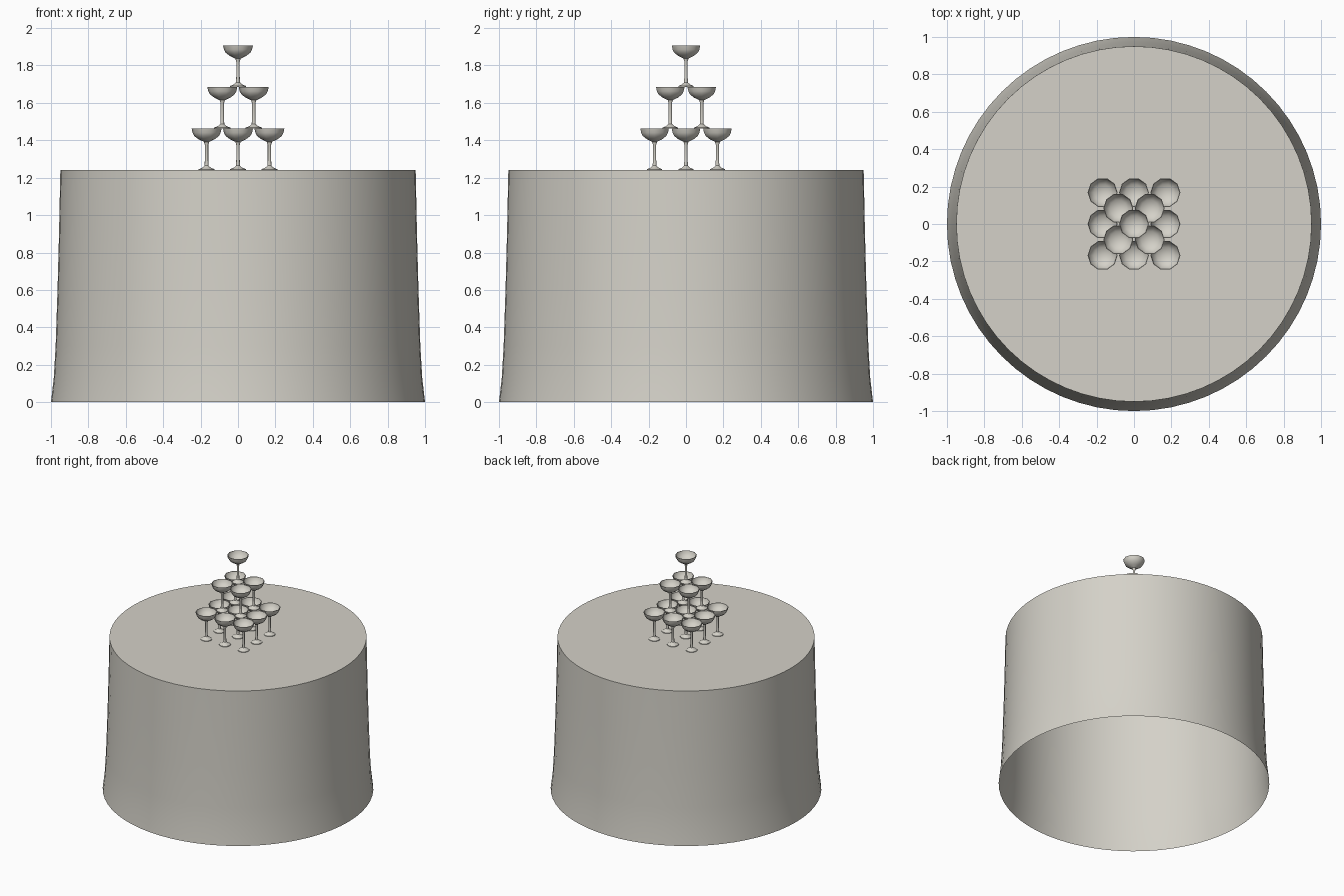
import bpy, bmesh, math

if "Cube" in bpy.data.objects:
    bpy.data.objects.remove(bpy.data.objects["Cube"])

mat = bpy.data.materials.new("warm_ivory")
mat.diffuse_color = (0.66, 0.64, 0.58, 1)
mat.use_nodes = True
mat.node_tree.nodes["Principled BSDF"].inputs["Base Color"].default_value = mat.diffuse_color


def lathe(name, profile, sides, angle):
    """Spin an (r, z) profile round z; r = 0 closes to a point."""
    bm = bmesh.new()
    rings = []
    for r, z in profile:
        if r == 0:
            rings.append([bm.verts.new((0, 0, z))] * sides)
        else:
            rings.append([bm.verts.new((r * math.cos(2 * math.pi * i / sides),
                                        r * math.sin(2 * math.pi * i / sides), z))
                          for i in range(sides)])
    for a, b in zip(rings, rings[1:]):
        for i in range(sides):
            j = (i + 1) % sides
            bm.faces.new(list(dict.fromkeys((a[i], a[j], b[j], b[i]))))
    me = bpy.data.meshes.new(name)
    bm.to_mesh(me)
    bm.free()
    me.materials.append(mat)
    ob = bpy.data.objects.new(name, me)
    bpy.context.collection.objects.link(ob)
    bpy.ops.object.select_all(action='DESELECT')
    ob.select_set(True)
    bpy.context.view_layer.objects.active = ob
    bpy.ops.object.shade_smooth_by_angle(angle=math.radians(angle))
    return ob


# Draped round tablecloth, open underneath
TOP = 1.24
lathe("tablecloth", [(1.0, 0), (0.985, 0.13), (0.975, 0.3), (0.965, 0.6),
                     (0.957, 0.9), (0.95, TOP), (0, TOP)], 64, 35)

# Ten-sided coupe glass: foot, stem, outer bowl, rim, inner bowl
H = 0.2225
glass_profile = [(0, 0), (0.043, 0), (0.043, 0.005), (0.022, 0.014), (0.011, 0.024),
                 (0.009, 0.06), (0.009, 0.135), (0.014, 0.152), (0.042, 0.165),
                 (0.066, 0.183), (0.075, 0.2), (0.08, H), (0.077, H),
                 (0.071, 0.2), (0.046, 0.176), (0, 0.168)]
glass = lathe("glass", glass_profile, 10, 40)

# Stack the tower: 3x3, 2x2, 1
STEP = 0.168
first = True
for level, n in enumerate((3, 2, 1)):
    for i in range(n):
        for k in range(n):
            ob = glass if first else bpy.data.objects.new("glass", glass.data)
            if not first:
                bpy.context.collection.objects.link(ob)
            first = False
            ob.location = ((i - (n - 1) / 2) * STEP, (k - (n - 1) / 2) * STEP,
                           TOP + level * H)
